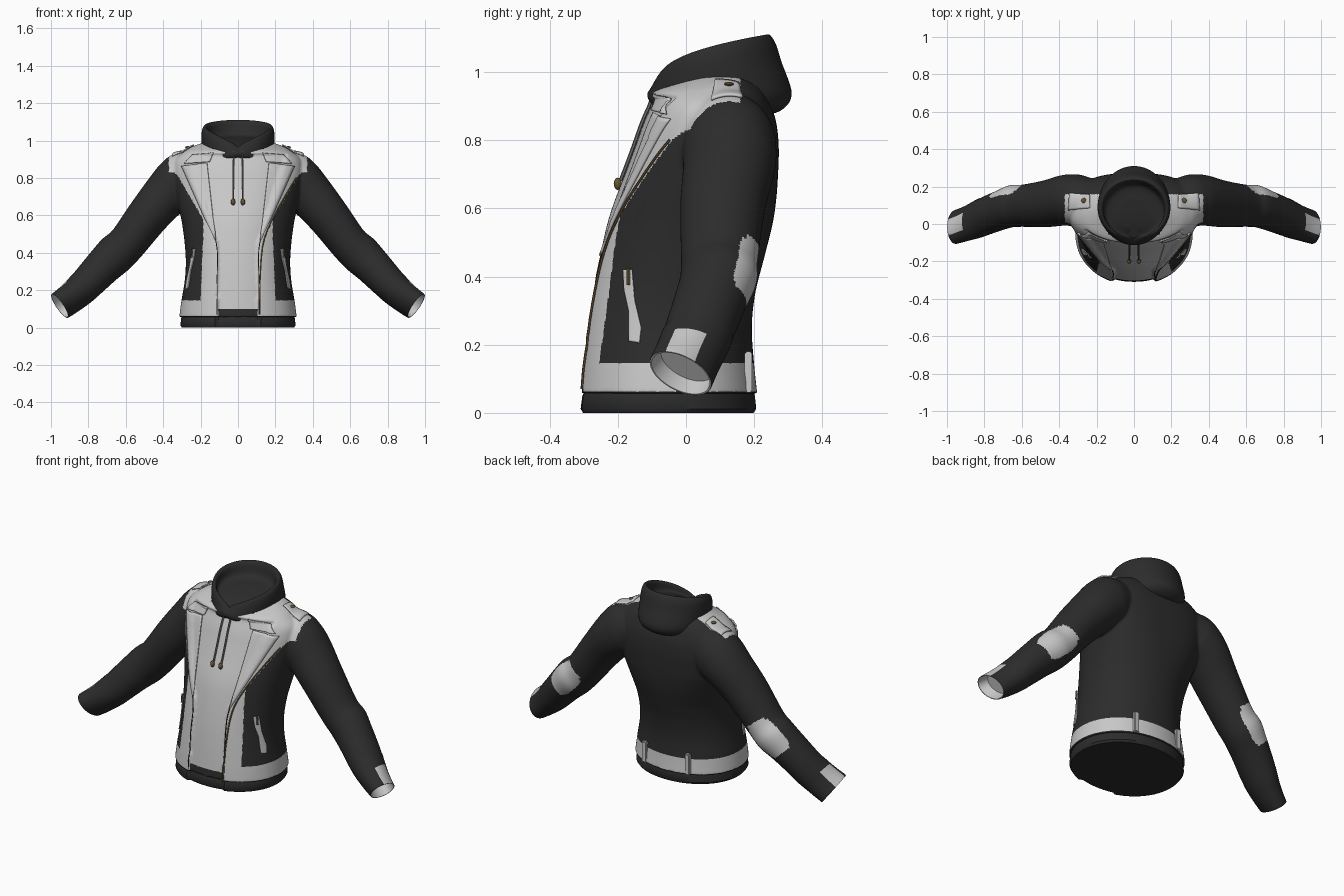
import bpy, bmesh, math
from mathutils import Vector
from mathutils.bvhtree import BVHTree

if "Cube" in bpy.data.objects:
    bpy.data.objects.remove(bpy.data.objects["Cube"])


def material(name, rgb):
    m = bpy.data.materials.new(name)
    m.diffuse_color = (*rgb, 1)
    m.use_nodes = True
    m.node_tree.nodes["Principled BSDF"].inputs["Base Color"].default_value = m.diffuse_color
    return m


DARK = material("black cloth", (0.025, 0.025, 0.025))
LIGHT = material("light grey leather", (0.58, 0.58, 0.58))
BRASS = material("brass", (0.14, 0.09, 0.035))
CORD = material("grey cord", (0.16, 0.16, 0.16))


def smooth_rows(rows, n):
    """Catmull-Rom resampling of parameter rows, n steps per span."""
    out = []
    for i in range(len(rows) - 1):
        p = [rows[max(0, min(len(rows) - 1, i + k))] for k in (-1, 0, 1, 2)]
        for s in range(n):
            t = s / n
            out.append([0.5 * (2 * b + (c - a) * t + (2 * a - 5 * b + 4 * c - d) * t * t
                               + (3 * b - a - 3 * c + d) * t ** 3) for a, b, c, d in zip(*p)])
    return out + [list(rows[-1])]


def finish(name, bm, mats, angle=40):
    me = bpy.data.meshes.new(name)
    bmesh.ops.recalc_face_normals(bm, faces=bm.faces)
    bm.to_mesh(me)
    ob = bpy.data.objects.new(name, me)
    bpy.context.collection.objects.link(ob)
    for m in mats:
        me.materials.append(m)
    bpy.ops.object.select_all(action='DESELECT')
    ob.select_set(True)
    bpy.context.view_layer.objects.active = ob
    bpy.ops.object.shade_smooth_by_angle(angle=math.radians(angle))
    return ob


def loft(rings, rule=None, cap_start=False, cap_end=False, bm=None):
    """Skin closed rings; rule(ring, segment) gives the material index."""
    bm = bm or bmesh.new()
    vs = [[bm.verts.new(p) for p in r] for r in rings]
    n = len(rings[0])
    for i in range(len(vs) - 1):
        for j in range(n):
            k = (j + 1) % n
            f = bm.faces.new((vs[i][j], vs[i][k], vs[i + 1][k], vs[i + 1][j]))
            f.material_index = int(rule(i, j)) if rule else 0
    if cap_start:
        bm.faces.new(vs[0])
    if cap_end:
        bm.faces.new(vs[-1]).material_index = int(rule(len(vs) - 1, 0)) if rule else 0
    return bm


# Torso: z, half width, front y, back y
torso_rows = [(.057, .314, -.322, .209), (.14, .303, -.314, .2), (.25, .285, -.302, .193),
              (.35, .279, -.288, .203), (.45, .285, -.27, .228), (.55, .298, -.248, .253),
              (.62, .312, -.226, .264), (.70, .33, -.195, .27), (.78, .345, -.165, .272),
              (.85, .348, -.14, .265), (.90, .335, -.118, .25), (.94, .29, -.1, .235),
              (.965, .25, -.05, .215), (.985, .2, 0, .19)]


def torso_ring(z, hw, yf, yb, n=180):
    mid, half = (yf + yb) / 2, (yb - yf) / 2
    opening = 0.108 if z < .45 else 0.108 + (z - .45) * 0.32
    square = .95 - .2 * min(1, max(0, (z - .45) / .2))      # squarer shoulder blades
    ring = []
    for j in range(n):
        a = 2 * math.pi * j / n
        s, c = math.sin(a), math.cos(a)
        e = .95 if c > 0 else square
        x = hw * math.copysign(abs(s) ** e, s)
        y = mid - half * math.copysign(abs(c) ** e, c)
        if abs(x) < opening and c > 0 and z < .93:     # shirt set back between jacket edges
            y += 0.016
        ring.append(Vector((x, y, z)))
    return ring


# Sleeves: x, y, z, radius across, radius in depth
sleeve_rows = [(.1, .12, .85, .09, .08), (.26, .125, .805, .14, .13), (.315, .127, .775, .142, .138),
               (.38, .126, .715, .127, .135), (.475, .108, .605, .114, .125), (.59, .098, .455, .104, .113),
               (.655, .095, .392, .108, .113), (.72, .072, .328, .1, .108), (.82, .033, .224, .089, .103),
               (.89, .005, .162, .08, .094), (.953, -.016, .116, .072, .09)]
arm = smooth_rows(sleeve_rows, 8)
END, NS = len(arm) - 1, 64
CUFF = next(i for i, r in enumerate(arm) if r[0] > .835)
D_END = Vector((.77, 0, -.64))


def arm_up(i):
    """Direction across the arm, pointing to its outer upper side."""
    if i >= END:
        return Vector((-D_END.z, 0, D_END.x))
    a, b = arm[max(0, i - 1)], arm[i + 1]
    t = Vector((b[0] - a[0], 0, b[2] - a[2])).normalized()
    return Vector((-t.z, 0, t.x))


def arm_ring(i, side, scale=1, depth=0):
    x, y, z, r, d = arm[i]
    tilt = .35 * min(1, max(0, (x - .8) / .15))
    ring = []
    for j in range(NS):
        w = 2 * math.pi * j / NS
        p = Vector((x, y, z)) + arm_up(i) * r * scale * math.cos(w) - D_END * depth
        dy = d * scale * math.sin(w)
        ring.append(Vector((p.x * side, p.y + dy + depth * .4, p.z - tilt * dy)))
    return ring


def is_light(c):
    """Light leather areas of the jacket: waistband, front, lapels, shoulders, elbows."""
    x, y, z = abs(c.x), c.y, c.z
    if x > .5:                                              # elbow patch
        if not .54 < x < .8 or y < .1:
            return False
        i = min(range(CUFF), key=lambda k: (arm[k][0] - x) ** 2 + (arm[k][2] - z) ** 2)
        up = arm_up(i)
        u = ((x - arm[i][0]) * up.x + (z - arm[i][2]) * up.z) / arm[i][3]
        w = math.atan2((y - arm[i][1]) / arm[i][4], u)
        return abs((arm[i][0] - .65) / .078) ** 4 + abs((w - 1.35) / .8) ** 4 < 1
    if x > .37:
        return False
    if z < 0.145:
        return z > .062 and not (x < 0.105 and y < 0 and z < 0.1)
    if z > 0.955 and x < 0.14:
        return False
    if y < 0.16 and z > 0.8 + (y + 0.06) * 0.45:
        return True
    edge = .186 + max(0, .5 - z) * .04
    return y < -0.02 and x < 0.33 and (x < edge or z > 0.58 + (x - 0.186) * 1.7)


# Jacket body and sleeves fused into one skin
bm = loft([torso_ring(*r) for r in smooth_rows(torso_rows, 8)], None, True, True)
for s in (1, -1):
    loft([arm_ring(i, s) for i in range(CUFF + 1)], None, True, True, bm)
jacket = finish("jacket_body_and_sleeves", bm, [DARK, LIGHT], 50)
mod = jacket.modifiers.new("fuse", 'REMESH')
mod.mode, mod.voxel_size = 'VOXEL', .0065
mod = jacket.modifiers.new("soften", 'SMOOTH')
mod.factor, mod.iterations = .5, 6
bpy.ops.object.convert(target='MESH')
bpy.ops.object.shade_smooth_by_angle(angle=math.radians(60))
for f in jacket.data.polygons:
    f.material_index = int(is_light(f.center))
bm = bmesh.new()
bm.from_mesh(jacket.data)
tree = BVHTree.FromBMesh(bm)

# Shirt hem under the jacket
hem = [torso_ring(z, h, f, b, 96) for z, h, f, b in
       ((0, .3, -.318, .198), (.012, .308, -.325, .206), (.05, .304, -.32, .202), (.09, .292, -.3, .192))]
finish("shirt_hem", loft(hem, None, True), [DARK])

# Open cuffs with lining and a light patch
for s, n in ((1, "left"), (-1, "right")):
    ids = list(range(CUFF - 2, END + 1))
    rings = [arm_ring(i, s, 1.012 if i < END else 1) for i in ids]
    rings += [arm_ring(END, s, .95), arm_ring(END, s, .86, .05)]
    finish("cuff_" + n, loft(rings, lambda i, j: i >= len(ids) - 1 or (
        i > 4 and math.cos(2 * math.pi * (j + .5) / NS) > .9), False, True), [DARK, LIGHT])

# Hood: half width, front y, back y, front z, back z
hood_rows = [(.165, -.1, .2, .91, .87), (.18, -.112, .275, .925, .885), (.19, -.112, .31, .94, .935),
             (.195, -.1, .28, .952, 1.03), (.192, -.09, .262, .96, 1.085), (.18, -.08, .243, .965, 1.11),
             (.165, -.074, .228, .958, 1.095), (.15, -.066, .205, .945, 1.03), (.07, -.03, .13, .965, 1.015)]
rings = []
for hw, yf, yb, zf, zb in smooth_rows(hood_rows, 6):
    ring = []
    for j in range(72):
        a = 2 * math.pi * j / 72
        t = (1 - math.cos(a)) / 2
        ring.append(Vector((hw * math.sin(a), yf + (yb - yf) * t, zf + (zb - zf) * t ** .38)))
    rings.append(ring)
finish("hood", loft(rings, None, False, True), [DARK], 60)


def project(u, v, axis, side=1, off=0.0):
    """Drop a point on the jacket from the front (y), side (x) or top (z)."""
    start, ray = {'y': (Vector((u * side, -2, v)), Vector((0, 1, 0))),
                  'x': (Vector((2 * side, u, v)), Vector((-side, 0, 0))),
                  'z': (Vector((u * side, v, 2)), Vector((0, 0, -1)))}[axis]
    loc, nor, _, _ = tree.ray_cast(start, ray)
    if loc is None:
        return None
    if nor.dot(ray) > 0:
        nor = -nor
    return loc + (nor - ray).normalized() * off


def plate(name, pts, axis, side, mat, off=.005, thick=.007):
    """Thin panel that follows the jacket surface."""
    bm = bmesh.new()
    bm.faces.new([bm.verts.new((u, v, 0)) for u, v in pts])
    bmesh.ops.triangulate(bm, faces=bm.faces)
    bmesh.ops.subdivide_edges(bm, edges=bm.edges, cuts=7, use_grid_fill=True)
    lost = []
    for v in bm.verts:
        p = project(v.co.x, v.co.y, axis, side, off)
        if p:
            v.co = p
        else:
            lost.append(v)
    bmesh.ops.delete(bm, geom=lost, context='VERTS')
    ob = finish(name, bm, [mat], 60)
    mod = ob.modifiers.new("thickness", 'SOLIDIFY')
    mod.thickness, mod.offset = thick, 0


def tube(name, pts, axis, side, r, mat, off=.002, steps=8):
    """Cord or seam laid along the jacket surface."""
    path = [project(u, v, axis, side, off) for u, v in smooth_rows(pts, steps)]
    path = [p for p in path if p]
    rings = []
    for i, p in enumerate(path):
        t = (path[min(i + 1, len(path) - 1)] - path[max(i - 1, 0)]).normalized()
        a = t.cross(Vector((0, 1, 0) if axis != 'y' else (1, 0, 0))).normalized()
        b = t.cross(a)
        rings.append([p + (a * math.cos(k * math.pi / 3) + b * math.sin(k * math.pi / 3)) * r for k in range(6)])
    finish(name, loft(rings, None, True, True), [mat])


def ball(name, loc, scale, mat):
    bm = bmesh.new()
    bmesh.ops.create_uvsphere(bm, u_segments=12, v_segments=8, radius=1)
    for v in bm.verts:
        v.co = Vector(loc) + Vector([c * s for c, s in zip(v.co, scale)])
    finish(name, bm, [mat])


collar = [(.13, .935), (.24, .925), (.285, .875), (.15, .885)]
lapel = [(.165, .88), (.3, .862), (.255, .76), (.18, .59), (.118, .46)]
pocket = [(-.183, .42), (-.158, .42), (-.15, .33), (-.131, .25), (-.136, .205), (-.167, .21), (-.167, .3), (-.18, .36)]
for s, n in ((1, "left"), (-1, "right")):
    plate("collar_" + n, collar, 'y', s, LIGHT, .009)
    plate("lapel_" + n, lapel, 'y', s, LIGHT)
    tube("front_edge_" + n, [(.285, .86), (.18, .62), (.116, .45), (.112, .25), (.112, .07)], 'y', s, .0025, DARK)
    # Pocket with zip pull
    plate("pocket_" + n, pocket, 'x', s, LIGHT, .002, .006)
    tube("pocket_pull_" + n, [(-.168, .425), (-.168, .375)], 'x', s, .006, BRASS, .006)
    # Shoulder strap with button
    plate("shoulder_strap_" + n, [(.235, .085), (.235, .155), (.345, .165), (.35, .075)], 'z', s, LIGHT, .006)
    ball("strap_button_" + n, project(.265, .125, 'z', s, .012), (.014, .014, .006), BRASS)
    # Belt loop at the back
    bm = bmesh.new()
    bmesh.ops.create_cube(bm, size=1)
    for v in bm.verts:
        v.co = Vector((s * .14 + v.co.x * .03, .183 + v.co.y * .022, .12 + v.co.z * .12))
    bmesh.ops.bevel(bm, geom=bm.edges[:], offset=.004, segments=2, affect='EDGES')
    finish("belt_loop_" + n, bm, [LIGHT])
    # Drawstring with metal end
    tube("drawstring_" + n, [(.022, .945), (.024, .85), (.025, .68)], 'y', s, .0055, CORD, .006)
    ball("drawstring_end_" + n, project(.026, .67, 'y', s, .01), (.012, .012, .018), BRASS)

# Front zip along one jacket edge
tube("front_zip", [(.31, .8), (.25, .7), (.187, .585), (.135, .45), (.118, .25), (.118, .07)], 'y', 1, .0038, BRASS, .003)
